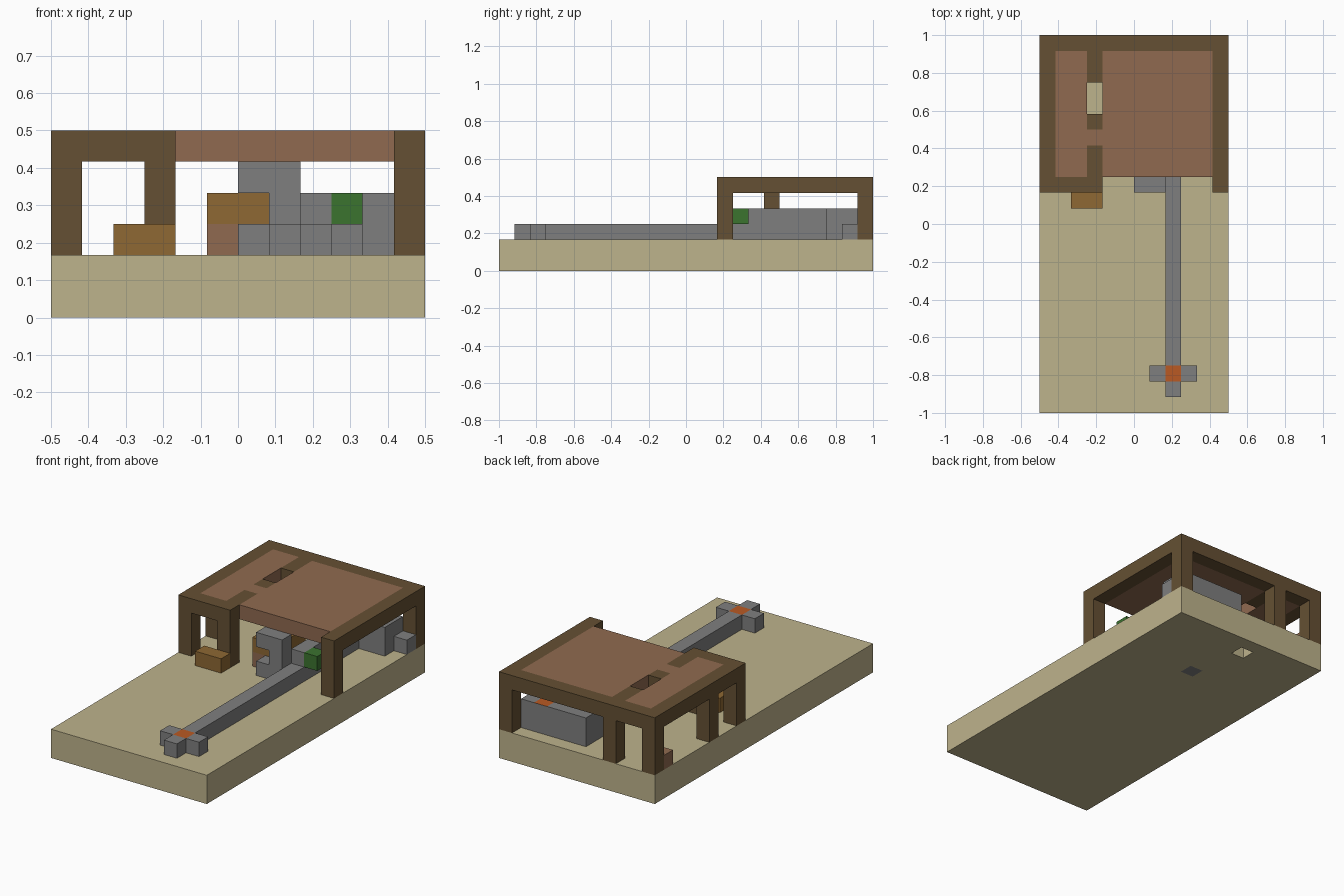
import bpy, bmesh
from itertools import product
from mathutils import Vector

if "Cube" in bpy.data.objects:
    bpy.data.objects.remove(bpy.data.objects["Cube"], do_unlink=True)

CELL = 1 / 12                      # the whole model sits on a block grid
ORIGIN = Vector((-0.5, -1.0, 0.0))


def linear(v):
    v /= 255
    return v / 12.92 if v <= 0.04045 else ((v + 0.055) / 1.055) ** 2.4


def material(name, *rgb):
    m = bpy.data.materials.new(name)
    colour = [linear(c) for c in rgb] + [1.0]
    m.use_nodes = True
    m.diffuse_color = colour
    m.node_tree.nodes["Principled BSDF"].inputs["Base Color"].default_value = colour
    return m


sand = material("sand", 190, 179, 140)
timber = material("dark_timber", 101, 80, 51)
clay = material("clay_brown", 144, 106, 80)
stone = material("grey_stone", 127, 127, 127)
ochre = material("ochre_wood", 142, 104, 51)
leaf = material("leaf_green", 59, 115, 47)
ember = material("ember_orange", 186, 90, 36)


def box(x0, x1, y0, y1, z0, z1):
    """Set of grid cells, end values excluded."""
    return set(product(range(x0, x1), range(y0, y1), range(z0, z1)))


def part(name, mat, cells, paint=None, paint_cells=(), paint_dir=1):
    """Skin a set of cells; faces of paint_cells looking up or down get paint."""
    bm = bmesh.new()
    for cell in cells:
        for axis, side in product(range(3), (-1, 1)):
            step = Vector([side if a == axis else 0 for a in range(3)])
            centre = Vector(cell)
            if tuple(int(c) for c in centre + step) in cells:
                continue
            u = Vector([1 if a == (axis + 1) % 3 else 0 for a in range(3)])
            v = Vector([1 if a == (axis + 2) % 3 else 0 for a in range(3)])
            middle = centre + Vector((0.5, 0.5, 0.5)) + step / 2
            ring = [-u - v, u - v, u + v, v - u][::side]
            face = bm.faces.new([bm.verts.new(ORIGIN + (middle + r / 2) * CELL) for r in ring])
            if cell in paint_cells and axis == 2 and side == paint_dir:
                face.material_index = 1
    bmesh.ops.remove_doubles(bm, verts=bm.verts, dist=CELL / 50)
    bmesh.ops.dissolve_limit(bm, angle_limit=0.01, verts=bm.verts, edges=bm.edges,
                             delimit={'MATERIAL'})
    mesh = bpy.data.meshes.new(name)
    bm.to_mesh(mesh)
    bm.free()
    mesh.materials.append(mat)
    if paint:
        mesh.materials.append(paint)
    obj = bpy.data.objects.new(name, mesh)
    bpy.context.collection.objects.link(obj)
    return obj


# Ground slab with a pocket and a stone spot underneath
part("ground", sand, box(0, 12, 0, 24, 0, 2) - {(5, 22, 0)}, stone, {(6, 18, 0)}, -1)

# Shelter: roof rim, the divider strip and the posts
divider = box(3, 4, 15, 17, 5, 6) | box(3, 4, 18, 19, 5, 6) | box(3, 4, 21, 23, 5, 6)
rim = (box(0, 1, 14, 24, 5, 6) | box(11, 12, 14, 24, 5, 6)
       | box(0, 12, 23, 24, 5, 6) | box(0, 4, 14, 15, 5, 6))
posts = set()
for x, y in ((0, 14), (3, 14), (11, 14), (0, 17), (0, 23), (3, 23), (11, 23)):
    posts |= box(x, x + 1, y, y + 1, 2, 5)
part("shelter_frame", timber, rim | divider | posts)

# Roof panel, open at the skylight in the divider
skylight = box(3, 4, 19, 21, 5, 6)
part("roof_panel", clay, box(1, 11, 15, 23, 5, 6) - divider - skylight)

# Long stone beam with a crossed tip, raised under the roof
part("beam", stone,
     box(8, 9, 1, 21, 2, 3) | box(7, 10, 2, 3, 2, 3) | box(8, 9, 15, 21, 3, 4),
     ember, {(8, 2, 2)})

# Stone counter at the back
part("counter", stone, box(6, 11, 21, 23, 2, 4) | {(11, 22, 2)}, ember, {(9, 22, 3)})

# Hooked stone block at the opening
part("hook_block", stone, box(6, 8, 14, 15, 2, 5) - {(6, 14, 3)})

# Small blocks
part("green_block", leaf, {(9, 15, 3)})
part("front_bench", ochre, box(2, 4, 13, 14, 2, 3))
part("table_top", ochre, box(5, 7, 15, 18, 3, 4))
part("table_leg", clay, box(5, 6, 15, 18, 2, 3))
part("corner_block", clay, {(0, 22, 2)})
